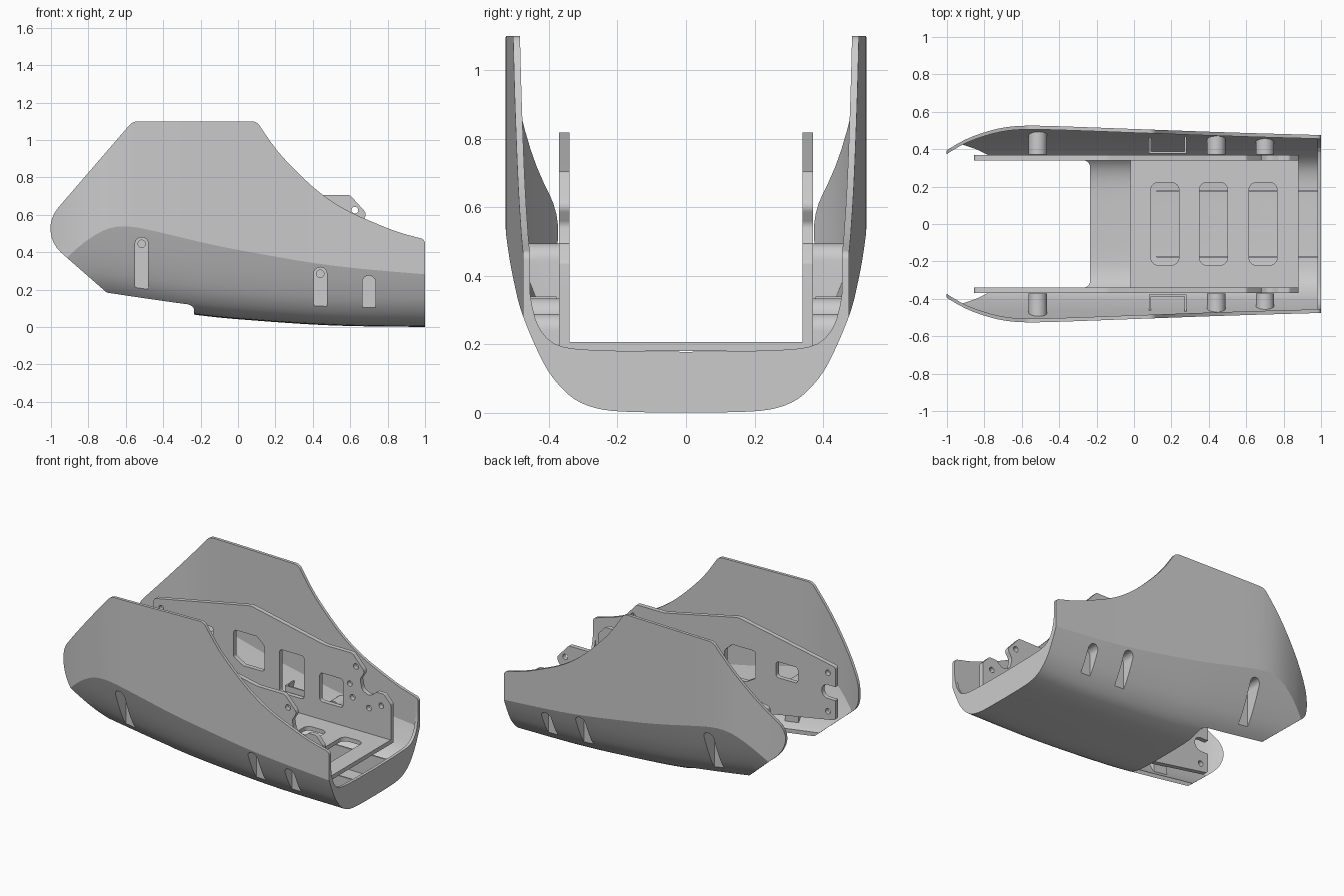
import bpy, bmesh
from math import sin, cos, tan, pi, sqrt, radians
from mathutils import Vector

if "Cube" in bpy.data.objects:
    bpy.data.objects.remove(bpy.data.objects["Cube"])


def spline(tab, x):
    """Smooth curve through (x, y) pairs."""
    n = len(tab)
    i = max(0, min(n - 2, sum(1 for p in tab if p[0] <= x) - 1))

    def slope(k):
        a, b = tab[max(k - 1, 0)], tab[min(k + 1, n - 1)]
        return (b[1] - a[1]) / (b[0] - a[0])
    (x0, y0), (x1, y1) = tab[i], tab[i + 1]
    h = x1 - x0
    t = (x - x0) / h
    return ((2*t**3 - 3*t*t + 1) * y0 + (t**3 - 2*t*t + t) * h * slope(i)
            + (3*t*t - 2*t**3) * y1 + (t**3 - t*t) * h * slope(i + 1))


def fillet(pts, n=8):
    """Round the corners given as (u, v, radius)."""
    out = []
    for i, p in enumerate(pts):
        c = Vector(p[:2])
        if len(p) < 3:
            out.append(c)
            continue
        e1 = Vector(pts[i - 1][:2]) - c
        e2 = Vector(pts[(i + 1) % len(pts)][:2]) - c
        d1, d2 = e1.normalized(), e2.normalized()
        half = d1.angle(d2) / 2
        t = min(p[2] / tan(half), .49 * e1.length, .49 * e2.length)
        m = c + (d1 + d2).normalized() * (t / cos(half))
        u0, u1, ang = c + d1 * t - m, c + d2 * t - m, pi - 2 * half
        out += [m + (u0 * sin((1 - k / n) * ang) + u1 * sin(k / n * ang)) / sin(ang) for k in range(n + 1)]
    return out


def skin(name, rings):
    """Closed solid through a list of equal-length rings."""
    bm = bmesh.new()
    vs = [[bm.verts.new(p) for p in r] for r in rings]
    n = len(vs[0])
    for a, b in zip(vs, vs[1:]):
        for i in range(n):
            bm.faces.new((a[i], a[(i + 1) % n], b[(i + 1) % n], b[i]))
    bm.faces.new(vs[0])
    bm.faces.new(vs[-1])
    bmesh.ops.recalc_face_normals(bm, faces=bm.faces)
    me = bpy.data.meshes.new(name)
    bm.to_mesh(me)
    bm.free()
    ob = bpy.data.objects.new(name, me)
    bpy.context.collection.objects.link(ob)
    return ob


def prism(name, pts, axis, a, b):
    put = (lambda p, d: (p[0], d, p[1])) if axis == 'y' else (lambda p, d: (p[0], p[1], d))
    return skin(name, [[put(p, d) for p in pts] for d in sorted((a, b))])


def rect(x0, x1, z0, z1, r=0.0):
    pts = [(x0, z0), (x1, z0), (x1, z1), (x0, z1)]
    return fillet([p + (r,) for p in pts]) if r else pts


def circle(x, z, r, n=24):
    return [(x + r * cos(2*pi*k/n), z + r * sin(2*pi*k/n)) for k in range(n)]


def arch(x, z, r, n=16):
    return [(x + r * cos(pi*k/n), z + r * sin(pi*k/n)) for k in range(n + 1)] + [(x - r, -.06), (x + r, -.06)]


def boolean(ob, cutters, op='DIFFERENCE'):
    bpy.context.view_layer.objects.active = ob
    for c in cutters:
        m = ob.modifiers.new("cut", 'BOOLEAN')
        m.operation, m.object, m.solver = op, c, 'EXACT'
        bpy.ops.object.modifier_apply(modifier=m.name)
        bpy.data.objects.remove(c)


# Shell shape: plan half-width, floor rise towards the rear, U-section
WIDTH = [(-1.07, .345), (-1, .395), (-.9, .452), (-.8, .49), (-.7, .515), (-.6, .525),
         (-.45, .524), (0, .508), (.5, .49), (1.05, .474)]
RISE = [(-1.07, .188), (-.71, .135), (-.23, .066), (0, .042), (.5, .009), (1.05, 0)]
USEC = [(0, 0), (.2, .004), (.28, .018), (.34, .05), (.4, .118), (.44, .195), (.475, .28), (.525, .42), (.56, .53)]
LIP = [(0, .178), (.3, .185), (.38, .2), (.42, .235), (.445, .29), (.455, .35)]


def u_height(y, t):
    d = (spline(USEC, y + .004) - spline(USEC, max(y - .004, 0))) / (.008 if y > .004 else .004 + y)
    return spline(USEC, y) + t * sqrt(1 + d * d)


def ring(x, half, top):
    half = half + [(half[-1][0], top)]
    return [(x, y, z) for y, z in half] + [(x, -y, z) for y, z in half[:0:-1]]


def body(name, x0, x1, t, top):
    rings = []
    for k in range(49):
        x = x0 + (x1 - x0) * k / 48
        w = spline(WIDTH, x) - t
        ys = [w * (1 - (1 - j / 24) ** 1.5) for j in range(25)]
        rings.append(ring(x, [(y, u_height(y, t) + spline(RISE, x)) for y in ys], top))
    return skin(name, rings)


# Cavity of the shell, with bosses, square tubes and ribs left standing
BOSSES = [(-.515, .445, True), (.44, .285, True), (.7, .24, False)]
shell = body("shell", -1.03, 1.02, 0, 1.2)
cavity = body("cavity", -1.06, .98, .02, 1.3)
keep, pockets = [], []
for s in (-1, 1):
    for x, z, hole in BOSSES:
        keep.append(prism("boss", arch(x, z, .049), 'y', s * .371, s * .6))
        pockets.append(prism("pocket", arch(x, z, .035), 'y', s * .387, s * .62))
        if hole:
            pockets.append(prism("screw_hole", circle(x, z, .02), 'y', s * .36, s * .4))
    tube = prism("tube", rect(.08, .28, *sorted((s * .378, s * .52))), 'z', -.1, .34)
    bore = prism("bore", rect(.09, .27, *sorted((s * .388, s * .55))), 'z', -.2, .4)
    boolean(tube, [bore])
    keep.append(tube)
    keep.append(prism("rib", rect(.12, 1.1, s * .175 - .005, s * .175 + .005), 'z', -.1, .165))
boolean(cavity, keep)

# Front lip opening, side outline and rear floor opening
lip = [(y, spline(LIP, y)) for y in [.455 * (1 - (1 - j / 16) ** 1.6) for j in range(17)]]
lip_cut = skin("lip_cut", [ring(x, lip, 1.25) for x in (.97, 1.05)])
SWEEP = [(.1, 1.1), (.2, .955), (.3, .845), (.4, .75), (.5, .673), (.6, .615), (.7, .57), (.85, .51), (1, .468)]
sweep = [(.13 + .87 * k / 20, spline(SWEEP, .13 + .87 * k / 20)) for k in range(20)]
side = fillet([(1, -.1), (1, .468, .04)] + sweep[::-1]
              + [(.1, 1.1, .05), (-.563, 1.1, .06), (-1.073, .509, .172), (-.377, -.1)])
outline = prism("outline", side, 'y', -.8, .8)
floor_cut = prism("floor_cut", fillet([(-1.2, -.34), (-.235, -.34, .035), (-.235, .34, .035), (-1.2, .34)]), 'z', -.2, 1)
boolean(shell, [cavity, lip_cut, floor_cut] + pockets)
boolean(shell, [outline], 'INTERSECT')

# Inner side plates with windows, bolt holes and end notches
PLATE = [(-.855, .33, .02), (-.855, .68, .02), (-.145, .82, .1), (.4, .705, .1), (.6, .705, .02), (.69, .605, .03),
         (.655, .55, .03), (.67, .48, .04), (.725, .455, .04), (.775, .495, .03), (.83, .495, .02), (.88, .44, .02),
         (.88, .18), (-.02, .18, .03)]
HOLES = [(.625, .625), (.58, .5), (.6, .415), (.72, .375), (.81, .415), (-.8, .63), (-.8, .375)]
plates = []
for s, name in ((-1, "side_plate_right"), (1, "side_plate_left")):
    plate = prism(name, fillet(PLATE), 'y', s * .34, s * .37)
    cuts = [fillet([(-.27, .45, .02), (-.2, .41, .02), (-.045, .41, .02), (-.045, .58, .02), (-.1, .63, .02), (-.27, .63, .02)]),
            rect(-.58, -.42, .5, .605, .02), rect(.065, .245, .305, .59, .02), rect(.36, .53, .325, .515, .02),
            rect(-.95, -.755, .46, .55, .044)]
    cuts += [circle(x, z, .018) for x, z in HOLES]
    boolean(plate, [prism("cut", c, 'y', s * .3, s * .4) for c in cuts])
    plates.append(plate)

# Floor plate with three slots
floor = prism("floor_plate", rect(-.02, .88, -.34, .34), 'z', .18, .207)
boolean(floor, [prism("slot", rect(x, x + .15, -.22, .222, .04), 'z', .1, .3) for x in (.09, .35, .615)])

for ob in [shell, floor] + plates:
    bpy.ops.object.select_all(action='DESELECT')
    ob.select_set(True)
    bpy.context.view_layer.objects.active = ob
    bpy.ops.object.shade_smooth_by_angle(angle=radians(14))
